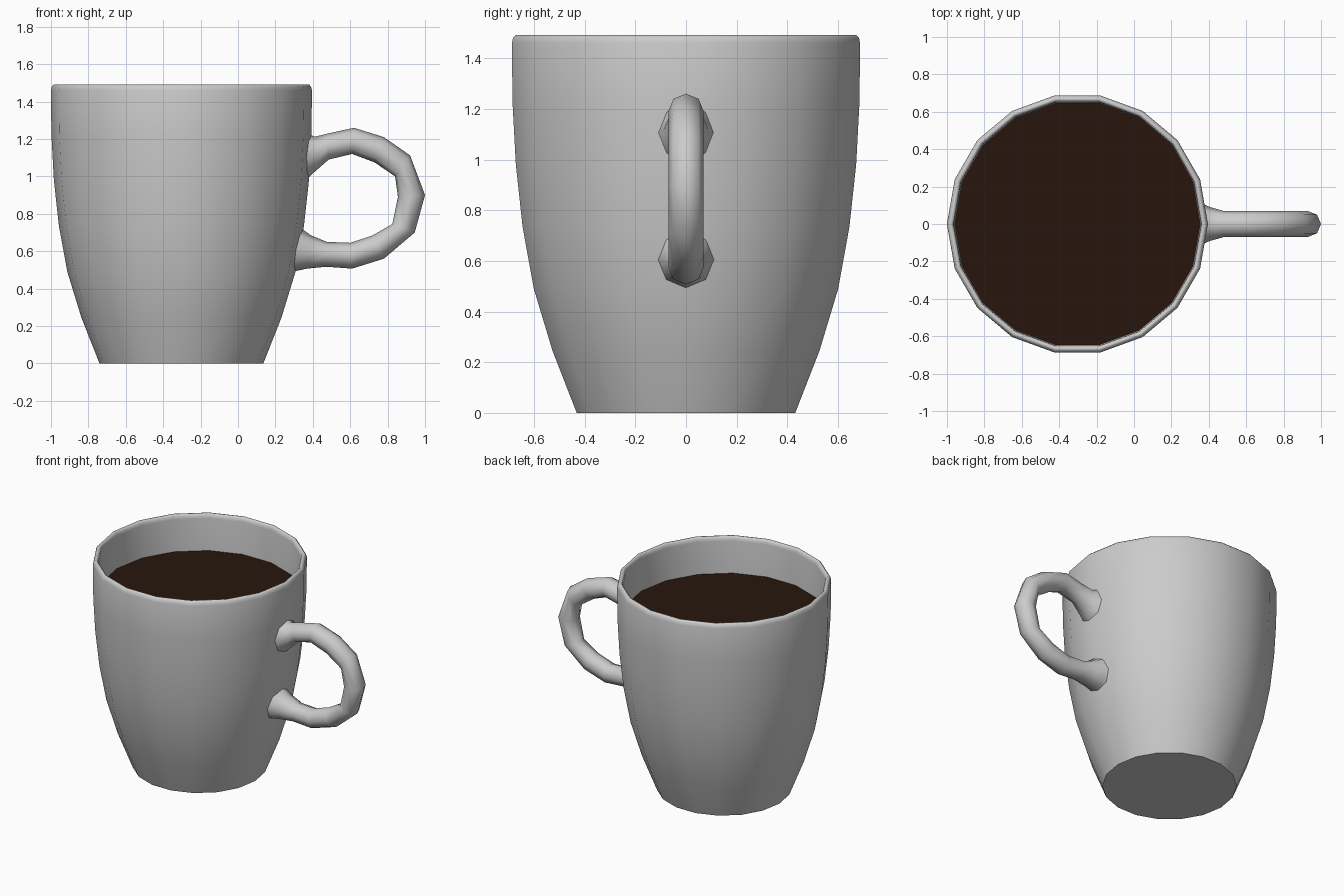
import bpy, bmesh
from math import cos, sin, tan, radians, pi, hypot

if "Cube" in bpy.data.objects:
    bpy.data.objects.remove(bpy.data.objects["Cube"])

CX, SIDES = -0.3025, 18


def make_object(name, bm, angle=60):
    bmesh.ops.recalc_face_normals(bm, faces=bm.faces)
    mesh = bpy.data.meshes.new(name)
    bm.to_mesh(mesh)
    bm.free()
    ob = bpy.data.objects.new(name, mesh)
    bpy.context.collection.objects.link(ob)
    bpy.ops.object.select_all(action='DESELECT')
    ob.select_set(True)
    bpy.context.view_layer.objects.active = ob
    bpy.ops.object.shade_smooth_by_angle(angle=radians(angle))
    return ob


def loft(bm, rings, caps=True):
    """Skin a list of point rings, optionally closing both ends."""
    loops = [[bm.verts.new(p) for p in ring] for ring in rings]
    n = len(loops[0])
    for a, b in zip(loops, loops[1:]):
        for i in range(n):
            j = (i + 1) % n
            bm.faces.new((a[i], a[j], b[j], b[i]))
    if caps:
        bm.faces.new(loops[0])
        bm.faces.new(loops[-1])


def circle(r, z):
    return [(CX + r * cos(2 * pi * i / SIDES), r * sin(2 * pi * i / SIDES), z)
            for i in range(SIDES)]


# Cup body: outer wall, rounded rim, inner wall and floor (radius, height)
outer = [(0.438, 0), (0.535, 0.245), (0.61, 0.49), (0.655, 0.735),
         (0.682, 0.98), (0.695, 1.22), (0.698, 1.46)]
rim = [(0.693, 1.48), (0.683, 1.491), (0.673, 1.491), (0.664, 1.48)]
inner = [(0.661, 1.46), (0.658, 1.22), (0.645, 0.98), (0.618, 0.735),
         (0.573, 0.49), (0.498, 0.245), (0.42, 0.05)]
bm = bmesh.new()
loft(bm, [circle(r, z) for r, z in outer + rim + inner])
make_object("cup_body", bm)

# Handle: outer edge (x, z), inner edge (x, z), half width in y
sections = [
    ((0.38, 1.225), (0.365, 0.98), 0.115),
    ((0.41, 1.212), (0.405, 1.02), 0.09),
    ((0.475, 1.228), (0.485, 1.09), 0.07),
    ((0.62, 1.26), (0.61, 1.12), 0.07),
    ((0.78, 1.21), (0.73, 1.075), 0.07),
    ((0.92, 1.112), (0.84, 1.00), 0.07),
    ((1.0, 0.90), (0.855, 0.89), 0.07),
    ((0.945, 0.70), (0.825, 0.745), 0.07),
    ((0.78, 0.56), (0.72, 0.685), 0.07),
    ((0.61, 0.507), (0.60, 0.645), 0.07),
    ((0.47, 0.517), (0.475, 0.65), 0.07),
    ((0.37, 0.507), (0.39, 0.685), 0.09),
    ((0.29, 0.49), (0.335, 0.725), 0.115),
]
rings = []
for k, (o, i, w) in enumerate(sections):
    at_wall = k in (0, len(sections) - 1)
    ring = []
    for s in range(8):
        a = 2 * pi * s / 8
        t, y = (1 - cos(a)) / 2, w * sin(a)
        x = o[0] + (i[0] - o[0]) * t
        z = o[1] + (i[1] - o[1]) * t
        if at_wall:  # follow the facets of the cup wall
            x -= abs(y) * tan(radians(10))
        ring.append((x, y, z))
    rings.append(ring)
bm = bmesh.new()
loft(bm, rings)
make_object("handle", bm, 75)

# Coffee surface
bm = bmesh.new()
bm.faces.new([bm.verts.new(p) for p in circle(0.658, 1.23)])
coffee = make_object("coffee", bm)
mat = bpy.data.materials.new("coffee_brown")
mat.diffuse_color = (0.02, 0.008, 0.004, 1)
mat.use_nodes = True
mat.node_tree.nodes["Principled BSDF"].inputs["Base Color"].default_value = mat.diffuse_color
coffee.data.materials.append(mat)
